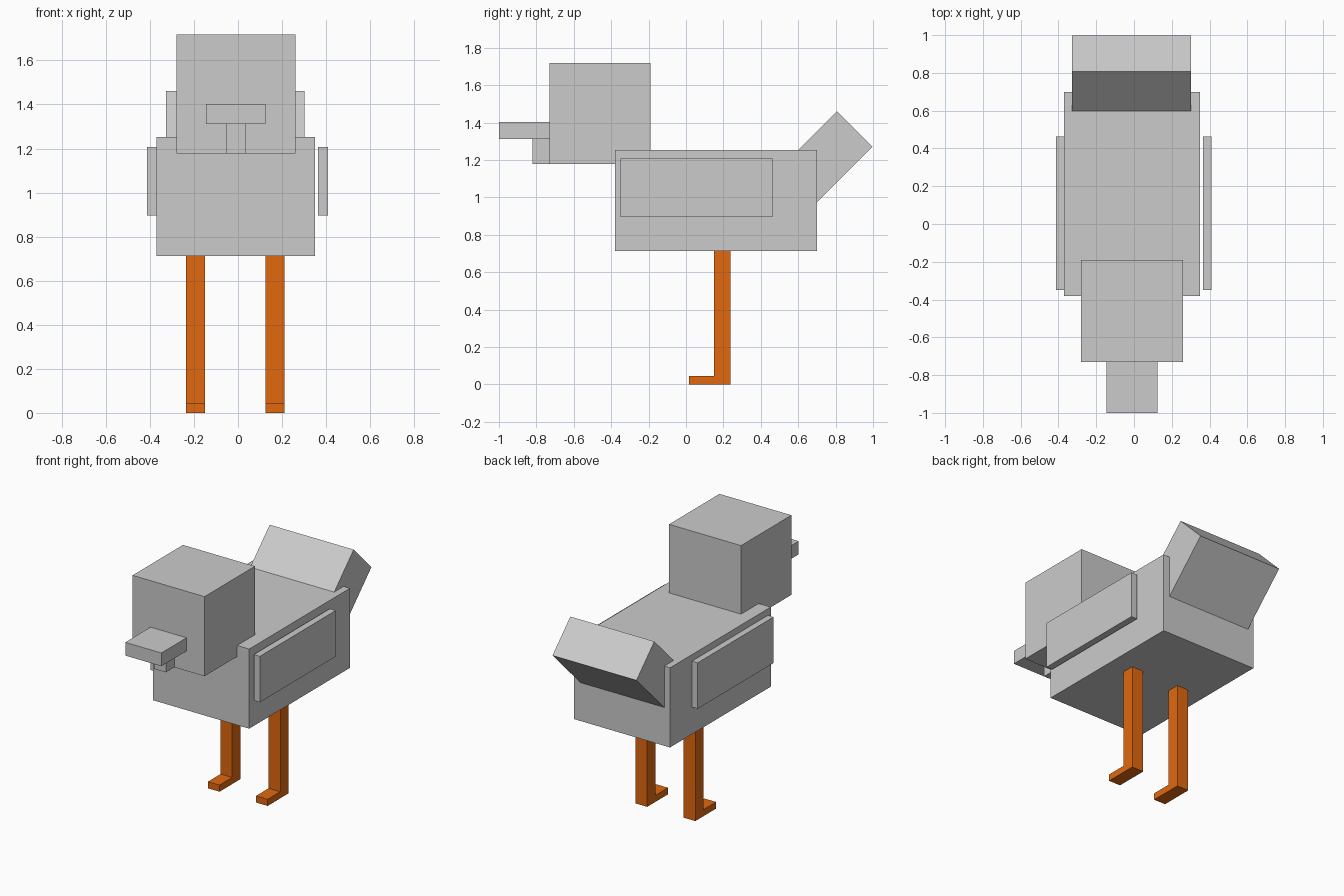
import bpy
import bmesh
from math import radians
from mathutils import Matrix, Vector

if "Cube" in bpy.data.objects:
    bpy.data.objects.remove(bpy.data.objects["Cube"])


def box(name, lo, hi, mat=None, tilt=0.0):
    """Box between two corners, optionally tilted about its own x axis."""
    lo, hi = Vector(lo), Vector(hi)
    mesh = bpy.data.meshes.new(name)
    bm = bmesh.new()
    bmesh.ops.create_cube(bm, size=1, matrix=Matrix.Diagonal((*(hi - lo), 1)))
    bm.to_mesh(mesh)
    bm.free()
    obj = bpy.data.objects.new(name, mesh)
    obj.location = (lo + hi) / 2
    obj.rotation_euler.x = radians(tilt)
    if mat:
        mesh.materials.append(mat)
    bpy.context.collection.objects.link(obj)
    return obj


orange = bpy.data.materials.new("orange")
orange.diffuse_color = (0.75, 0.14, 0.005, 1)
orange.use_nodes = True
orange.node_tree.nodes["Principled BSDF"].inputs["Base Color"].default_value = orange.diffuse_color

# Body and head
box("body", (-0.37, -0.38, 0.712), (0.35, 0.70, 1.252))
box("head", (-0.28, -0.73, 1.177), (0.26, -0.19, 1.717))

# Beak and the wattle under it
box("beak", (-0.145, -1.0, 1.312), (0.125, -0.73, 1.402))
box("wattle", (-0.055, -0.82, 1.177), (0.033, -0.73, 1.312))

# Tail, tilted upward out of the back of the body
tail_y, tail_z = 0.743, 1.206
box("tail", (-0.327, tail_y - 0.225, tail_z - 0.135),
    (0.303, tail_y + 0.225, tail_z + 0.135), tilt=45)

# Wings: the left one touches the body, the right one stands slightly off
for side, x0, x1 in (("left", -0.412, -0.37), ("right", 0.364, 0.409)):
    box(f"{side}_wing", (x0, -0.35, 0.895), (x1, 0.463, 1.207))

# Legs with forward-pointing feet
for side, x in (("left", -0.236), ("right", 0.125)):
    box(f"{side}_leg", (x, 0.15, 0), (x + 0.087, 0.237, 0.712), orange)
    box(f"{side}_foot", (x, 0.015, 0), (x + 0.087, 0.15, 0.045), orange)
